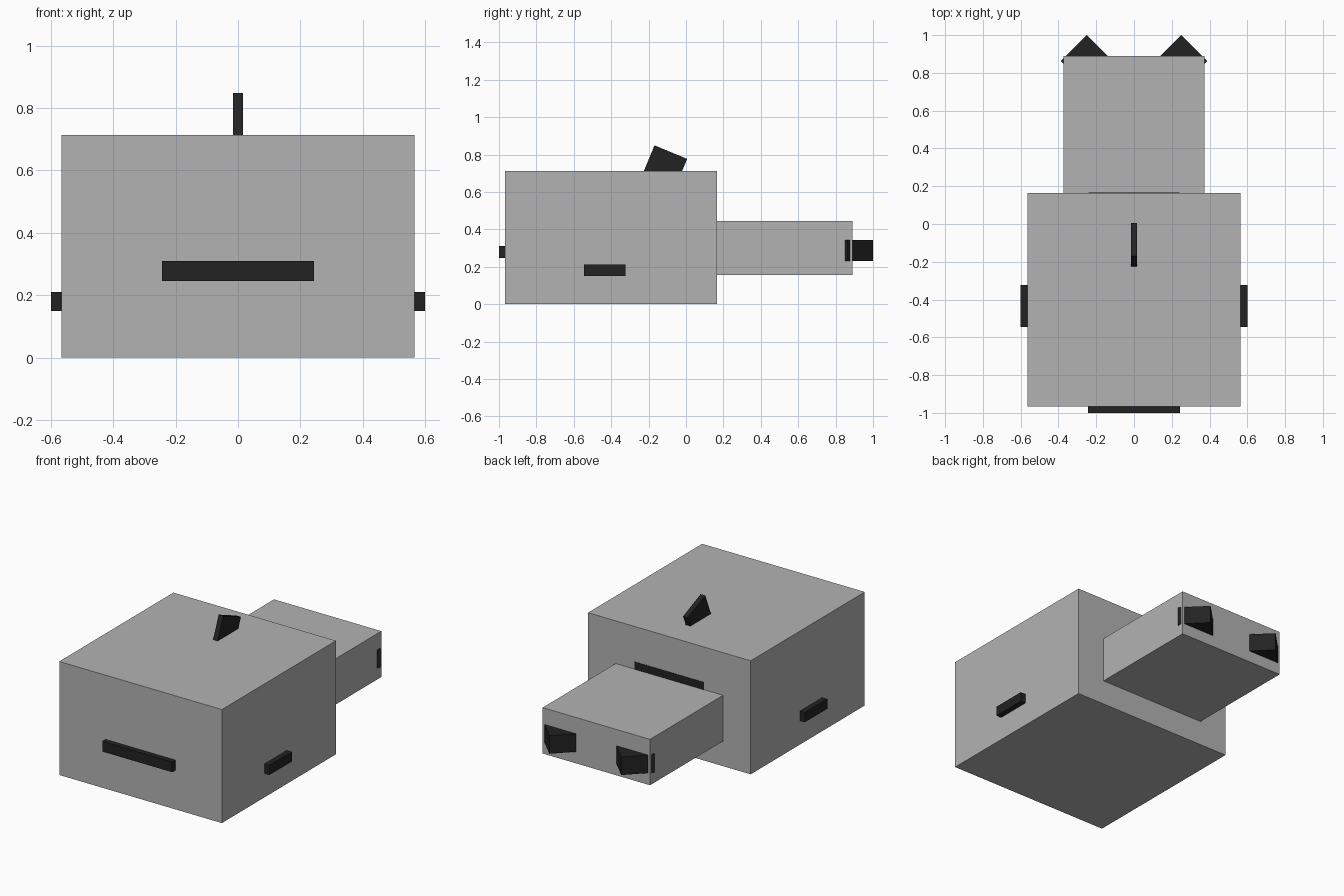
import bpy, bmesh, math
from mathutils import Matrix, Vector

cube = bpy.data.objects.get("Cube")
if cube:
    bpy.data.objects.remove(cube, do_unlink=True)


def make_material(name, value):
    mat = bpy.data.materials.new(name)
    mat.use_nodes = True
    colour = (value, value, value, 1.0)
    mat.diffuse_color = colour
    bsdf = next(n for n in mat.node_tree.nodes if n.type == 'BSDF_PRINCIPLED')
    bsdf.inputs["Base Color"].default_value = colour
    return mat


GREY = make_material("light grey", 0.45)
BLACK = make_material("near black", 0.016)


def box(name, low, high, mat, angle=0.0, axis='Z'):
    """Box between two corners, turned about its own centre."""
    low, high = Vector(low), Vector(high)
    bm = bmesh.new()
    bmesh.ops.create_cube(bm, size=1.0, matrix=Matrix.Diagonal((*(high - low), 1.0)))
    bmesh.ops.rotate(bm, verts=bm.verts, cent=(0, 0, 0),
                     matrix=Matrix.Rotation(math.radians(angle), 3, axis))
    mesh = bpy.data.meshes.new(name)
    bm.to_mesh(mesh)
    bm.free()
    mesh.materials.append(mat)
    obj = bpy.data.objects.new(name, mesh)
    obj.location = (low + high) / 2
    bpy.context.collection.objects.link(obj)
    return obj


# Main blocks
box("body", (-0.565, -0.967, 0), (0.565, 0.165, 0.713), GREY)
box("rear_block", (-0.373, 0.16, 0.157), (0.373, 0.89, 0.445), GREY)

# Dark core running through the body, showing as a strip above the rear block
box("inner_core", (-0.242, -0.962, 0.25), (0.242, 0.167, 0.492), BLACK)

# Front bar
box("front_bar", (-0.243, -1.0, 0.246), (0.243, -0.96, 0.31), BLACK)

# Leaning fin sunk into the roof
box("top_fin", (-0.016, -0.212, 0.63), (0.016, -0.023, 0.82), BLACK, -22.5, 'X')

# Mirrored side bars and diamond-shaped rear corner blocks
half = 0.137 / math.sqrt(2)
for side, s in (("left", 1), ("right", -1)):
    x0, x1 = sorted((s * 0.55, s * 0.6))
    box(side + "_side_bar", (x0, -0.545, 0.15), (x1, -0.323, 0.211), BLACK)
    box(side + "_rear_block", (s * 0.25 - half, 0.863 - half, 0.23),
        (s * 0.25 + half, 0.863 + half, 0.343), BLACK, 45)
